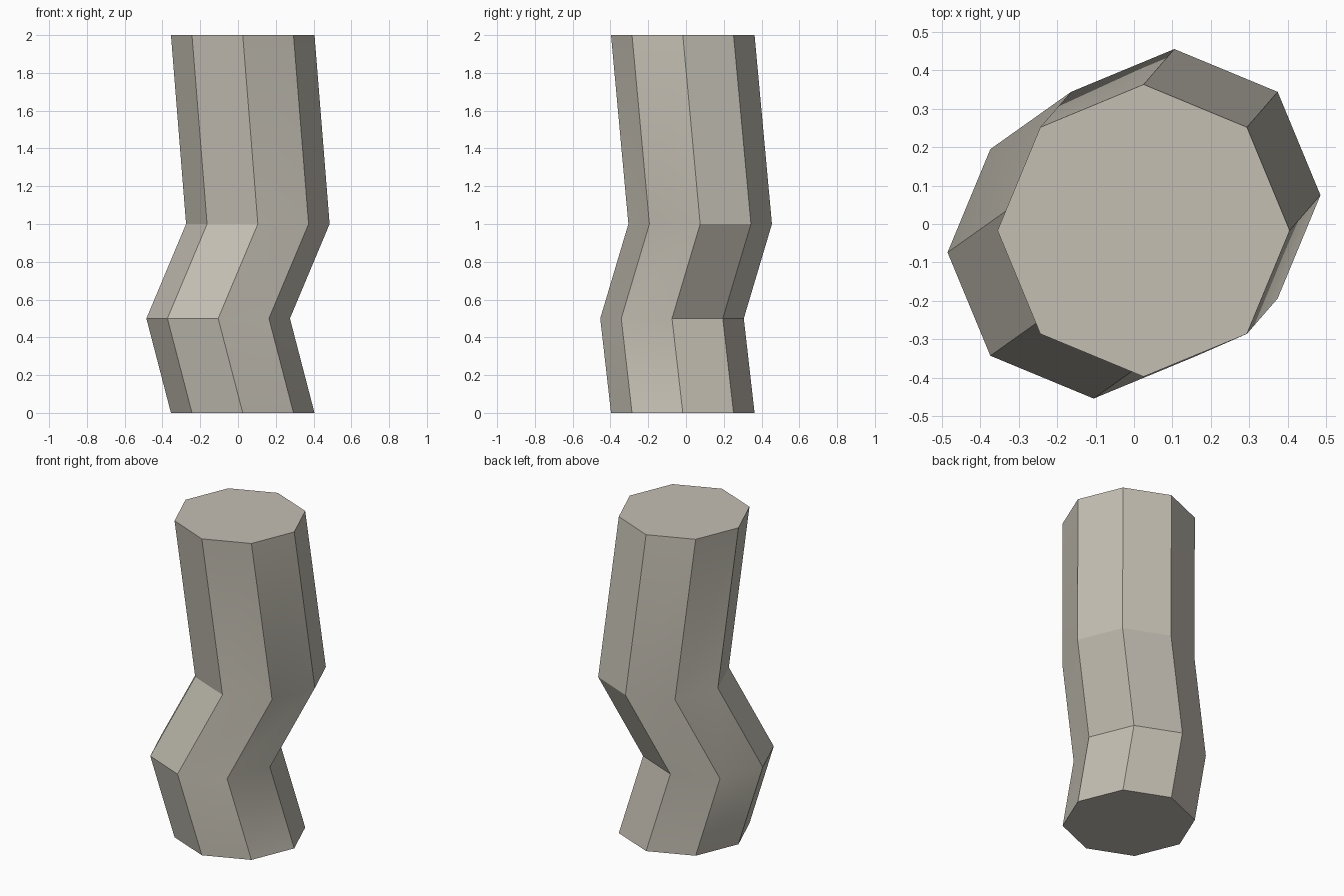
import bpy, bmesh, math

cube = bpy.data.objects.get("Cube")
if cube:
    bpy.data.objects.remove(cube, do_unlink=True)

SIDES, RADIUS = 8, 0.38
# Centre of each ring along the bent column
CENTRES = [(0.025, -0.017, 0), (-0.105, -0.074, 0.5), (0.105, 0.075, 1), (0.025, -0.017, 2)]

stone = bpy.data.materials.new("warm_grey_stone")
stone.use_nodes = True
colour = (0.55, 0.52, 0.45, 1)
stone.diffuse_color = colour
stone.node_tree.nodes["Principled BSDF"].inputs["Base Color"].default_value = colour

# Bent octagonal column: stacked rings, joined by side faces
bm = bmesh.new()
rings = []
for cx, cy, z in CENTRES:
    angles = [math.tau * i / SIDES for i in range(SIDES)]
    rings.append([bm.verts.new((cx + RADIUS * math.cos(a), cy + RADIUS * math.sin(a), z))
                  for a in angles])
for low, high in zip(rings, rings[1:]):
    for i in range(SIDES):
        j = (i + 1) % SIDES
        bm.faces.new((low[i], low[j], high[j], high[i]))

# End caps
bm.faces.new(rings[0][::-1])
bm.faces.new(rings[-1])

mesh = bpy.data.meshes.new("bent_column")
bm.to_mesh(mesh)
bm.free()
mesh.materials.append(stone)
column = bpy.data.objects.new("bent_column", mesh)
bpy.context.collection.objects.link(column)

# Soft shallow bends, crisp corners
bpy.ops.object.select_all(action="DESELECT")
column.select_set(True)
bpy.context.view_layer.objects.active = column
bpy.ops.object.shade_smooth_by_angle(angle=math.radians(30))
